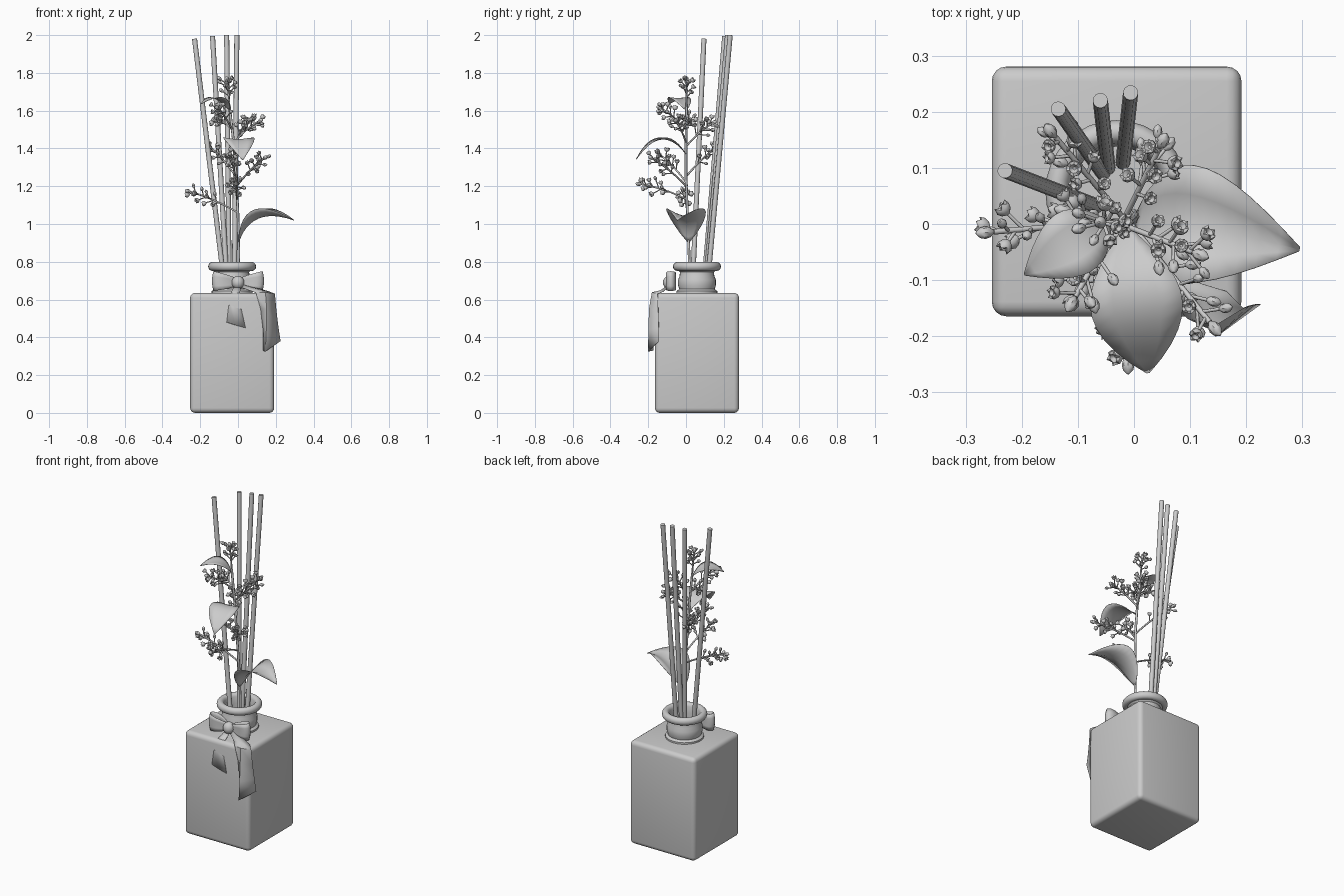
import bpy, bmesh, math, random
from mathutils import Vector as V, Matrix

if "Cube" in bpy.data.objects:
    bpy.data.objects.remove(bpy.data.objects["Cube"])

random.seed(4)
CX, CY = -0.031, 0.058      # bottle axis


def finish(name, bm, angle=40):
    bmesh.ops.recalc_face_normals(bm, faces=bm.faces)
    me = bpy.data.meshes.new(name)
    bm.to_mesh(me)
    bm.free()
    ob = bpy.data.objects.new(name, me)
    bpy.context.collection.objects.link(ob)
    bpy.ops.object.select_all(action='DESELECT')
    ob.select_set(True)
    bpy.context.view_layer.objects.active = ob
    bpy.ops.object.shade_smooth_by_angle(angle=math.radians(angle))
    return ob


def tubes(name, paths, radius, res=2):
    cu = bpy.data.curves.new(name, 'CURVE')
    cu.dimensions = '3D'
    cu.bevel_depth, cu.bevel_resolution, cu.use_fill_caps = radius, res, True
    for pts in paths:
        sp = cu.splines.new('POLY')
        sp.points.add(len(pts) - 1)
        for p, q in zip(sp.points, pts):
            p.co = (*q, 1)
    ob = bpy.data.objects.new(name, cu)
    bpy.context.collection.objects.link(ob)
    return ob


def lathe(bm, profile, n, mat):
    rings = [[bm.verts.new(mat @ V((r * math.cos(a), r * math.sin(a), z)))
              for a in (2 * math.pi * i / n for i in range(n))] for r, z in profile]
    for a, b in zip(rings, rings[1:]):
        for i in range(n):
            j = (i + 1) % n
            bm.faces.new((a[i], a[j], b[j], b[i]))
    bm.faces.new(rings[0])
    bm.faces.new(rings[-1])
    return rings


def sheet(name, rows, angle=40):
    bm = bmesh.new()
    vs = [[bm.verts.new(p) for p in row] for row in rows]
    for a, b in zip(vs, vs[1:]):
        for i in range(len(a) - 1):
            bm.faces.new((a[i], a[i + 1], b[i + 1], b[i]))
    ob = finish(name, bm, angle)
    m = ob.modifiers.new('thickness', 'SOLIDIFY')
    m.thickness, m.offset = 0.002, 0
    return ob


def bezier(a, b, c, t):
    return V(a) * (1 - t) ** 2 + V(b) * 2 * t * (1 - t) + V(c) * t * t


# Bottle body
bm = bmesh.new()
bmesh.ops.create_cube(bm, size=1, matrix=Matrix.Translation((CX, CY, 0.3175))
                      @ Matrix.Diagonal((0.445, 0.445, 0.635, 1)))
bmesh.ops.bevel(bm, geom=bm.edges[:], offset=0.026, segments=4, profile=0.5, affect='EDGES')
finish('bottle_body', bm)

# Bottle neck with rolled rim and open mouth
rim = [(0.106 + 0.021 * math.cos(a), 0.775 + 0.023 * math.sin(a))
       for a in (math.radians(-110 + 28 * i) for i in range(11))]
bm = bmesh.new()
lathe(bm, [(0.108, 0.625), (0.108, 0.645), (0.094, 0.655), (0.1, 0.675), (0.1, 0.705),
           (0.092, 0.725), (0.09, 0.745)] + rim + [(0.08, 0.74), (0.08, 0.64)],
      32, Matrix.Translation((CX, CY, 0)))
finish('bottle_neck', bm)

# Reed sticks: top point and the point at mouth height
for i, (top, mid) in enumerate([((-0.23, 0.095, 1.98), (-0.087, 0.04, 0.8)),
                                ((-0.135, 0.205, 1.995), (-0.065, 0.105, 0.8)),
                                ((-0.06, 0.22, 2.0), (-0.048, 0.115, 0.8)),
                                ((-0.006, 0.234, 2.0), (-0.018, 0.125, 0.8))]):
    top, mid = V(top), V(mid)
    d = (top - mid).normalized()
    tubes(f'reed_stick_{i + 1}', [[mid - d * 0.35, top]], 0.0135, 4)

# Main flower stem
STEM = [(0.0, 0.02, 0.62), (0.004, 0.016, 0.85), (0.0, 0.008, 1.05), (-0.01, 0.0, 1.25),
        (-0.025, 0.0, 1.45), (-0.045, 0.003, 1.62)]
tubes('main_stem', [STEM], 0.007)


def stem_at(z):
    for a, b in zip(STEM, STEM[1:]):
        if a[2] <= z <= b[2]:
            return V(a).lerp(V(b), (z - a[2]) / (b[2] - a[2]))
    return V(STEM[-1])


# Flower sprigs: start height on the stem and tip of each sprig
BUD = [(0.003, 0), (0.009, 0.007), (0.0115, 0.016), (0.009, 0.026), (0.002, 0.033)]
CUP = [(0.003, 0), (0.012, 0.006), (0.016, 0.015), (0.015, 0.026), (0.009, 0.022), (0.003, 0.014)]


def flower(bm, pos, d, opened, size):
    mat = Matrix.Translation(pos) @ d.to_track_quat('Z', 'Y').to_matrix().to_4x4() @ Matrix.Scale(size, 4)
    if not opened:
        lathe(bm, BUD, 8, mat)
        return
    rings = lathe(bm, CUP, 10, mat)
    for v in rings[3][::2]:          # notched petals
        v.co -= d * 0.009 * size


sprigs = [(1.06, (-0.25, -0.014, 1.17)), (1.2, (0.135, -0.175, 1.345)),
          (1.13, (-0.01, -0.235, 1.21)), (1.25, (-0.14, 0.155, 1.40)),
          (1.43, (0.105, -0.05, 1.54)), (1.41, (0.045, 0.135, 1.53)),
          (1.5, (-0.105, -0.13, 1.61)), (1.6, (-0.058, 0.003, 1.75)),
          (1.22, (-0.04, -0.13, 1.36)), (1.5, (-0.11, 0.02, 1.55))]
branches, stalks = [], []
bm = bmesh.new()
for z, tip in sprigs:
    base, tip = stem_at(z), V(tip)
    ctrl = base.lerp(tip, 0.5) + V((0, 0, 0.02))
    branches.append([bezier(base, ctrl, tip, t / 6) for t in range(7)])
    flower(bm, tip, (tip - ctrl).normalized(), False, 1)
    axis = (tip - base).normalized()
    u = axis.orthogonal().normalized()
    n = 11 if (tip - base).length > 0.15 else 8
    for k in range(n):
        t = 0.4 + 0.55 * k / (n - 1)
        p = bezier(base, ctrl, tip, t)
        side = Matrix.Rotation(k * 2.4 + random.uniform(-.3, .3), 3, axis) @ u
        d = (side + axis * 0.75 + V((0, 0, 0.15))).normalized()
        end = p + d * random.uniform(0.025, 0.05) * (1.25 - 0.4 * t)
        stalks.append([p, end])
        flower(bm, end - d * 0.002, d, k % 5 in (0, 2, 3), random.uniform(0.75, 0.95))
finish('flower_buds', bm, 35)
tubes('sprig_branches', branches, 0.005, 1)
tubes('bud_stalks', stalks, 0.0032, 1)


# Leaves: folded along the midrib and arched
def leaf(name, base, ctrl, tip, width, fold, power):
    side = (V(tip) - V(base)).cross(V((0, 0, 1))).normalized()
    rows, n = [], 12
    for i in range(n + 1):
        t = i / n
        c = bezier(base, ctrl, tip, t)
        w = width / 2 * max(0.02, math.sin(math.pi * t ** power)) ** 0.85
        rows.append([c + side * w * s + V((0, 0, fold * w * abs(s) ** 1.3))
                     for s in (-1, -0.5, 0, 0.5, 1)])
    sheet(name, rows)


leaf('lower_leaf', (0.002, 0.014, 0.9), (0.07, 0.01, 1.1), (0.295, -0.045, 1.02), 0.21, 0.45, 0.85)
leaf('middle_leaf', (-0.015, 0.0, 1.37), (0.0, -0.13, 1.54), (0.025, -0.265, 1.34), 0.165, 0.12, 1.15)
leaf('upper_leaf', (-0.043, 0.002, 1.6), (-0.1, -0.025, 1.71), (-0.195, -0.09, 1.635), 0.12, 0.1, 0.95)

# Bow loops: ribbon that widens away from the knot
for s, name in ((-1, 'bow_loop_left'), (1, 'bow_loop_right')):
    rows = []
    for i in range(17):
        a = 2 * math.pi * i / 16
        f = (1 - math.cos(a)) / 2
        h = 0.022 + 0.03 * f ** 0.7
        y = -0.08 + 0.034 * math.sin(a) * (0.4 + 0.6 * f)
        rows.append([(s * (0.015 + 0.122 * f - 0.008 * k * k * f), y,
                      0.692 + 0.006 * f + h * k) for k in (-1, -0.5, 0, 0.5, 1)])
    sheet(name, rows)

# Bow knot
bm = bmesh.new()
bmesh.ops.create_uvsphere(bm, u_segments=16, v_segments=10, radius=1,
                          matrix=Matrix.Translation((0, -0.088, 0.69))
                          @ Matrix.Diagonal((0.034, 0.034, 0.036, 1)))
finish('bow_knot', bm)

# Ribbon tails over the shoulder and down the front
sheet('ribbon_tail_right', [
    [(0.0, -0.09, 0.67), (0.02, -0.09, 0.68), (0.035, -0.08, 0.68)],
    [(0.07, -0.14, 0.645), (0.12, -0.135, 0.648), (0.165, -0.12, 0.642)],
    [(0.095, -0.168, 0.635), (0.145, -0.18, 0.638), (0.195, -0.15, 0.63)],
    [(0.12, -0.17, 0.55), (0.152, -0.195, 0.55), (0.203, -0.147, 0.54)],
    [(0.133, -0.17, 0.44), (0.15, -0.198, 0.44), (0.214, -0.144, 0.45)],
    [(0.133, -0.172, 0.33), (0.145, -0.2, 0.325), (0.225, -0.143, 0.38)]])
sheet('ribbon_tail_left', [
    [(-0.02, -0.095, 0.67), (0.0, -0.1, 0.67), (0.015, -0.095, 0.67)],
    [(-0.04, -0.145, 0.63), (-0.02, -0.145, 0.63), (0.01, -0.145, 0.63)],
    [(-0.048, -0.163, 0.58), (-0.02, -0.163, 0.57), (0.015, -0.163, 0.56)],
    [(-0.06, -0.168, 0.48), (-0.015, -0.169, 0.465), (0.04, -0.168, 0.45)]])
